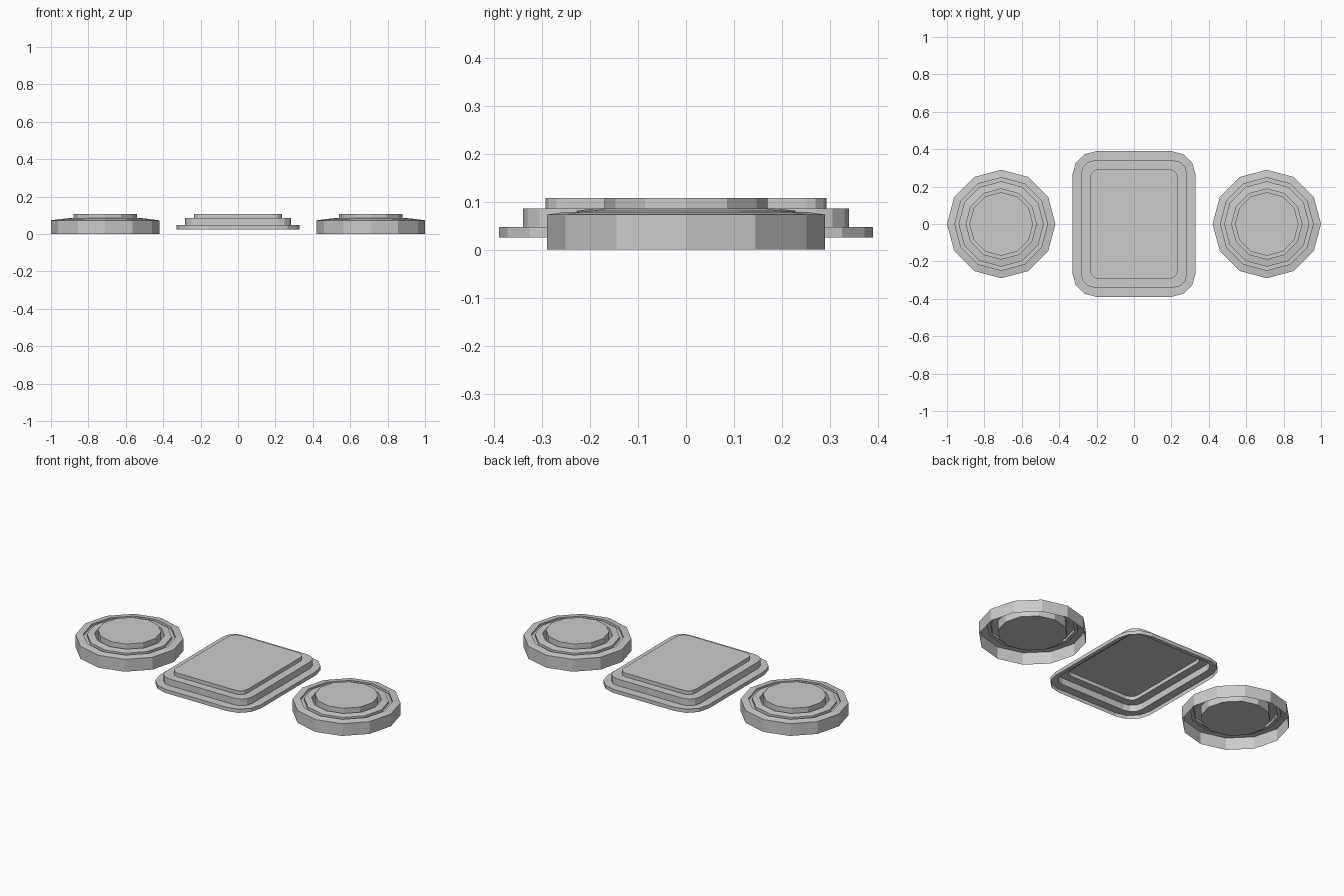
import bpy
import bmesh
import math

cube = bpy.data.objects.get("Cube")
if cube:
    bpy.data.objects.remove(cube, do_unlink=True)

# One plain grey for everything
grey = bpy.data.materials.new("light_grey")
grey.use_nodes = True
COLOUR = (0.6, 0.6, 0.6, 1.0)
grey.diffuse_color = COLOUR
grey.node_tree.nodes["Principled BSDF"].inputs["Base Color"].default_value = COLOUR


def circle(radius, z, sides=12):
    """Polygon ring with corners on the axes."""
    return [(radius * math.cos(math.tau * i / sides),
             radius * math.sin(math.tau * i / sides), z) for i in range(sides)]


def rounded_rect(hx, hy, corner, z, steps=3):
    """Counter-clockwise rectangle with faceted round corners."""
    pts = []
    for quarter, (sx, sy) in enumerate([(1, 1), (-1, 1), (-1, -1), (1, -1)]):
        for k in range(steps + 1):
            a = math.pi / 2 * (quarter + k / steps)
            pts.append((sx * (hx - corner) + corner * math.cos(a),
                        sy * (hy - corner) + corner * math.sin(a), z))
    return pts


def loft(name, rings, x=0.0):
    """Join successive rings with quads and cap the last one."""
    bm = bmesh.new()
    loops = [[bm.verts.new(p) for p in ring] for ring in rings]
    for low, high in zip(loops, loops[1:]):
        n = len(low)
        for i in range(n):
            j = (i + 1) % n
            bm.faces.new((low[i], low[j], high[j], high[i]))
    bm.faces.new(loops[-1])
    mesh = bpy.data.meshes.new(name)
    bm.to_mesh(mesh)
    bm.free()
    mesh.materials.append(grey)
    obj = bpy.data.objects.new(name, mesh)
    obj.location.x = x
    bpy.context.collection.objects.link(obj)
    return obj


# Stepped tray in the middle, hollow underneath: half x, half y, corner, bottom, top
STEPS = [(0.33, 0.39, 0.13, 0.025, 0.047),
         (0.283, 0.34, 0.07, 0.047, 0.086),
         (0.235, 0.293, 0.045, 0.086, 0.108)]
tray_rings = []
for hx, hy, corner, z0, z1 in STEPS:
    tray_rings += [rounded_rect(hx, hy, corner, z0),
                   rounded_rect(hx, hy, corner, z1)]
loft("stepped_tray", tray_rings)

# Round covers: outer wall, sloped rim, thin groove, sloped ring, deep groove, raised button
COVER = [(0.29, 0.0), (0.29, 0.073), (0.248, 0.079), (0.248, 0.066),
         (0.228, 0.066), (0.228, 0.081), (0.188, 0.086), (0.188, 0.03),
         (0.17, 0.03)]
BUTTON = [(0.17, 0.03), (0.17, 0.108)]
for side, sign in (("left", 1), ("right", -1)):
    loft(side + "_round_cover", [circle(r, z) for r, z in COVER], sign * 0.71)
    loft(side + "_button", [circle(r, z) for r, z in BUTTON], sign * 0.71)
